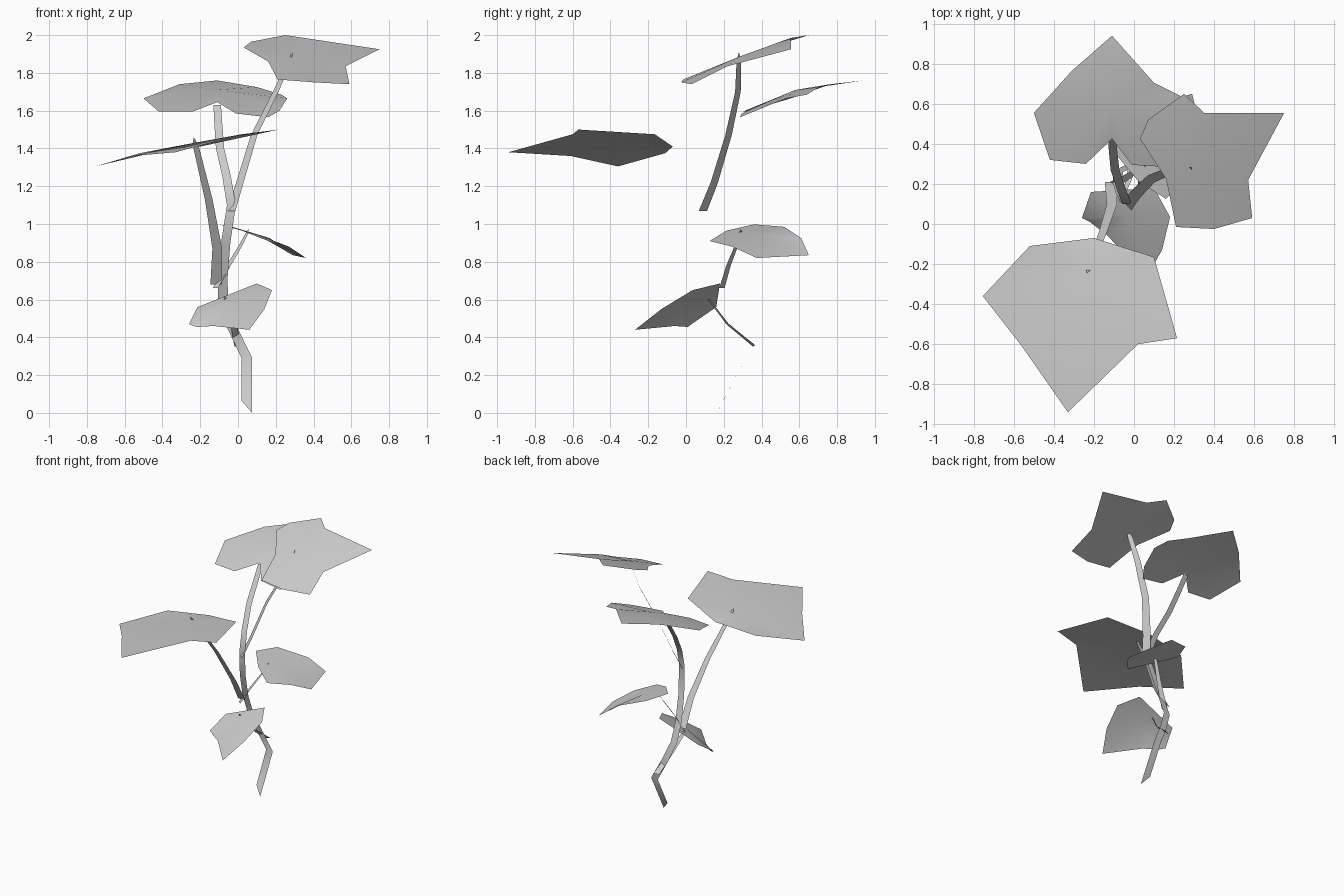
import bpy
from mathutils import Vector


def make(name, verts, faces):
    mesh = bpy.data.meshes.new(name)
    mesh.from_pydata(verts, [], faces)
    mesh.update()
    for p in mesh.polygons:
        p.use_smooth = True
    ob = bpy.data.objects.new(name, mesh)
    bpy.context.collection.objects.link(ob)
    return ob


def leaf(name, centre, rim):
    """Thin leaf blade: fan of triangles around a centre point."""
    n = len(rim)
    make(name, [centre] + rim, [(0, (i + 1) % n + 1, i + 1) for i in range(n)])


def ribbon(name, path, side, w0, w1, first=None, tip=None):
    """Flat stem strip along path, tapering from w0 to w1, optional pointed tip."""
    side = Vector(side).normalized()
    verts, faces = [], []
    last = len(path) - 1
    for i, p in enumerate(path):
        h = side * (w0 + (w1 - w0) * i / last) / 2
        if i == 0 and first:
            h = Vector(first)
        verts += [Vector(p) - h, Vector(p) + h]
    for i in range(last):
        a = 2 * i
        faces.append((a, a + 1, a + 3, a + 2))
    if tip:
        verts.append(Vector(tip))
        faces.append((2 * last, 2 * last + 1, 2 * last + 2))
    make(name, verts, faces)


# Stems
ribbon("main_stem",
       [(.047, .18, .032), (.047, .315, .29), (-.025, .29, .44), (-.08, .26, .58),
        (-.08, .205, .72), (-.065, .15, .9), (-.035, .10, 1.1), (-.06, .165, 1.25),
        (-.095, .27, 1.4), (-.105, .37, 1.54), (-.11, .43, 1.63)],
       (1, 0, 0), .058, .04, first=(.028, -.017, -.032))
ribbon("top_leaf_stem",
       [(-.035, .09, 1.07), (.01, .15, 1.22), (.085, .225, 1.47), (.2, .275, 1.7),
        (.27, .28, 1.86)],
       (.7, -.7, 0), .062, .035, tip=(.29, .28, 1.91))
ribbon("front_leaf_stem",
       [(-.115, .21, .68), (-.11, .10, .87), (-.155, -.04, 1.13), (-.225, -.225, 1.42)],
       (1, 0, 0), .062, .03, tip=(-.235, -.245, 1.46))
ribbon("right_leaf_stem",
       [(-.12, .19, .66), (-.05, .225, .78), (.01, .265, .88), (.05, .29, .955)],
       (.7, -.7, 0), .04, .02, tip=(.055, .29, .975))
ribbon("low_leaf_stem",
       [(0, .36, .355), (-.025, .22, .47), (-.065, .125, .595)],
       (1, .3, .2), .04, .025, tip=(-.07, .11, .62))

# Leaves
leaf("top_leaf", (.28, .28, 1.885),
     [(.25, .65, 2.0), (.35, .555, 1.985), (.75, .555, 1.925), (.57, .22, 1.835),
      (.59, .03, 1.74), (.40, -.025, 1.75), (.21, -.015, 1.765), (.16, .225, 1.86),
      (.03, .425, 1.935), (.07, .52, 1.965)])
leaf("back_leaf", (-.11, .58, 1.71),
     [(-.11, .94, 1.76), (.10, .705, 1.725), (.23, .64, 1.685), (.26, .53, 1.665),
      (.22, .37, 1.6), (.16, .285, 1.565), (-.01, .295, 1.585), (-.11, .425, 1.645),
      (-.24, .30, 1.595), (-.42, .32, 1.595), (-.5, .555, 1.665), (-.31, .765, 1.74)])
leaf("front_leaf", (-.23, -.24, 1.43),
     [(-.2, -.07, 1.41), (.10, -.165, 1.475), (.215, -.57, 1.5), (.02, -.6, 1.475),
      (-.33, -.94, 1.38), (-.56, -.61, 1.36), (-.755, -.36, 1.305), (-.52, -.11, 1.375)])
leaf("right_leaf", (.1, .37, .945),
     [(.16, .125, .91), (.02, .215, .965), (-.10, .36, .998), (-.03, .52, .985),
      (.17, .61, .925), (.29, .65, .835), (.36, .375, .82), (.27, .245, .88)])
leaf("low_leaf", (-.03, .04, .59),
     [(-.26, .03, .47), (-.215, .16, .56), (.10, .18, .685), (.18, .035, .65),
      (.14, -.13, .55), (.06, -.27, .44), (-.13, -.06, .46), (-.22, .01, .455)])
